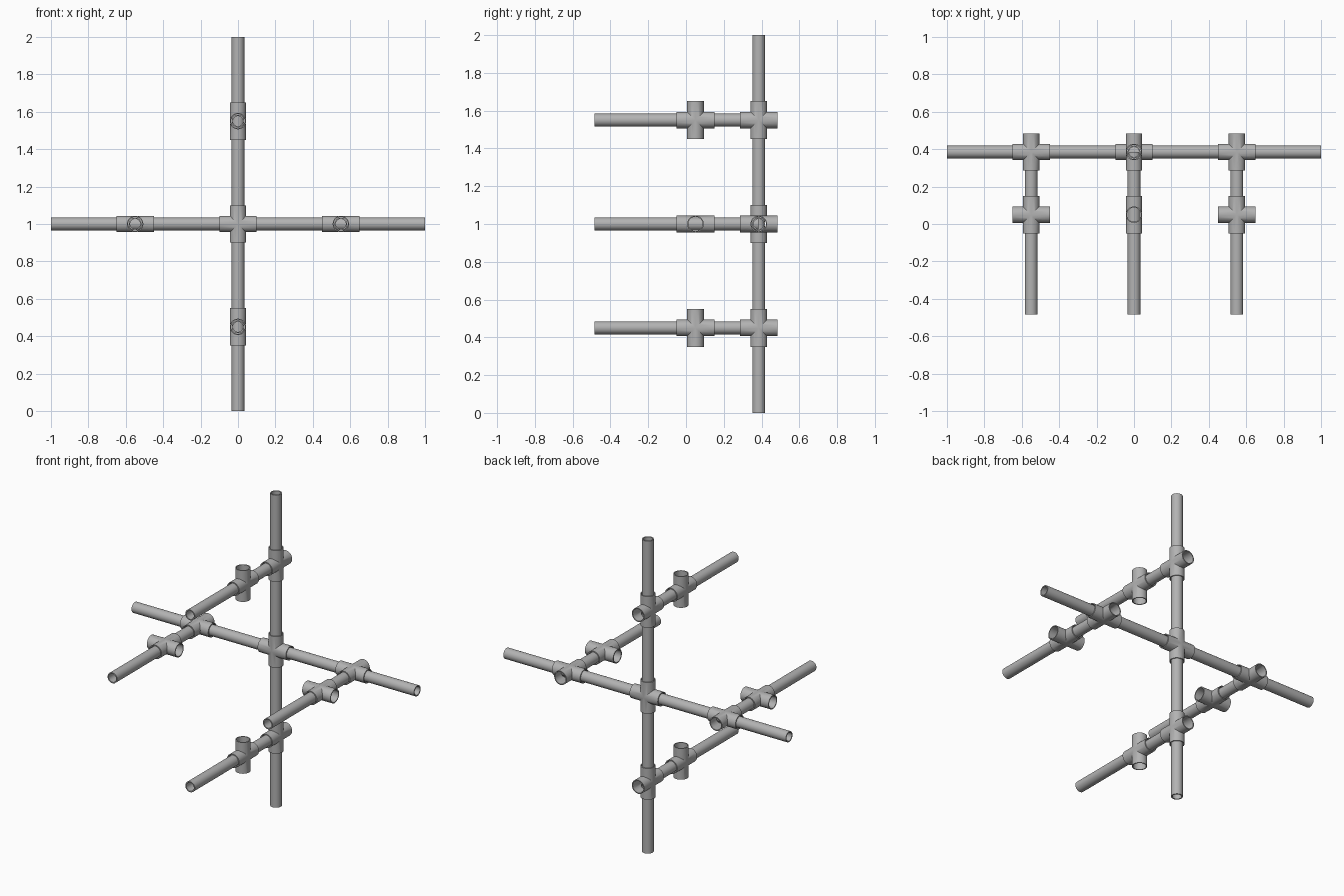
import bpy, bmesh, math
from mathutils import Vector

cube = bpy.data.objects.get("Cube")
if cube:
    bpy.data.objects.remove(cube, do_unlink=True)

PIPE_R, PIPE_BORE = 0.034, 0.027
FIT_R, FIT_BORE, FIT_HALF = 0.044, 0.038, 0.1
BACK, MID, FRONT = 0.385, 0.05, -0.485
REACH = 0.55
SIDES = 32
AXES = {"x": Vector((1, 0, 0)), "y": Vector((0, 1, 0)), "z": Vector((0, 0, 1))}

grey = bpy.data.materials.new("pipe grey")
grey.use_nodes = True
colour = (0.45, 0.45, 0.45, 1)
grey.diffuse_color = colour
grey.node_tree.nodes["Principled BSDF"].inputs["Base Color"].default_value = colour


def make_object(name, bm, location=(0, 0, 0)):
    mesh = bpy.data.meshes.new(name)
    bm.to_mesh(mesh)
    bm.free()
    mesh.materials.append(grey)
    obj = bpy.data.objects.new(name, mesh)
    obj.location = location
    bpy.context.collection.objects.link(obj)
    return obj


def smooth(obj):
    bpy.ops.object.select_all(action="DESELECT")
    obj.select_set(True)
    bpy.context.view_layer.objects.active = obj
    bpy.ops.object.shade_smooth_by_angle(angle=math.radians(35))


def rod(name, axis, radius, half):
    """Solid cylinder along an axis, centred on its origin."""
    bm = bmesh.new()
    turn = AXES["z"].rotation_difference(AXES[axis]).to_matrix().to_4x4()
    bmesh.ops.create_cone(bm, cap_ends=True, segments=SIDES, radius1=radius,
                          radius2=radius, depth=2 * half, matrix=turn)
    return make_object(name, bm)


def pipe(name, start, end):
    """Open hollow pipe between two points."""
    start, end = Vector(start), Vector(end)
    turn = AXES["z"].rotation_difference(end - start).to_matrix()
    length = (end - start).length
    bm = bmesh.new()
    rings = []
    for radius, height in ((PIPE_R, 0), (PIPE_R, length), (PIPE_BORE, length), (PIPE_BORE, 0)):
        angles = [2 * math.pi * i / SIDES for i in range(SIDES)]
        rings.append([bm.verts.new(turn @ Vector((radius * math.cos(a), radius * math.sin(a), height)))
                      for a in angles])
    for k, ring in enumerate(rings):
        other = rings[(k + 1) % len(rings)]
        for i in range(SIDES):
            j = (i + 1) % SIDES
            bm.faces.new((ring[i], ring[j], other[j], other[i]))
    bmesh.ops.recalc_face_normals(bm, faces=bm.faces)
    smooth(make_object(name, bm, start))


def cross_mesh(axis_a, axis_b):
    """Four-way fitting: two crossing sleeves, bored out along both axes."""
    body = rod("cross_body", axis_a, FIT_R, FIT_HALF)
    steps = [("UNION", rod("arm", axis_b, FIT_R, FIT_HALF)),
             ("DIFFERENCE", rod("bore_a", axis_a, FIT_BORE, 2 * FIT_HALF)),
             ("DIFFERENCE", rod("bore_b", axis_b, FIT_BORE, 2 * FIT_HALF))]
    for operation, tool in steps:
        mod = body.modifiers.new(operation, "BOOLEAN")
        mod.operation, mod.object, mod.solver = operation, tool, "EXACT"
    bpy.context.view_layer.update()
    result = bpy.data.meshes.new_from_object(
        body.evaluated_get(bpy.context.evaluated_depsgraph_get()))
    for obj in [body] + [tool for _, tool in steps]:
        bpy.data.objects.remove(obj, do_unlink=True)
    return result


crosses = {pair: cross_mesh(*pair) for pair in ("xy", "yz", "xz")}


def fitting(name, pair, location):
    obj = bpy.data.objects.new(name, crosses[pair].copy())
    obj.location = location
    bpy.context.collection.objects.link(obj)
    smooth(obj)


# Upright and crossbar at the back
pipe("upright_pipe", (0, BACK, 0), (0, BACK, 2))
pipe("crossbar_pipe", (-1, BACK, 1), (1, BACK, 1))
fitting("centre_cross", "xz", (0, BACK, 1))

# Four forward arms, each with a back and a middle cross fitting
arms = {"left": ("xy", REACH, 1), "right": ("xy", -REACH, 1),
        "top": ("yz", 0, 1 + REACH), "bottom": ("yz", 0, 1 - REACH)}
for side, (pair, x, z) in arms.items():
    pipe(side + "_arm_pipe", (x, FRONT, z), (x, BACK, z))
    fitting(side + "_back_cross", pair, (x, BACK, z))
    fitting(side + "_middle_cross", pair, (x, MID, z))
